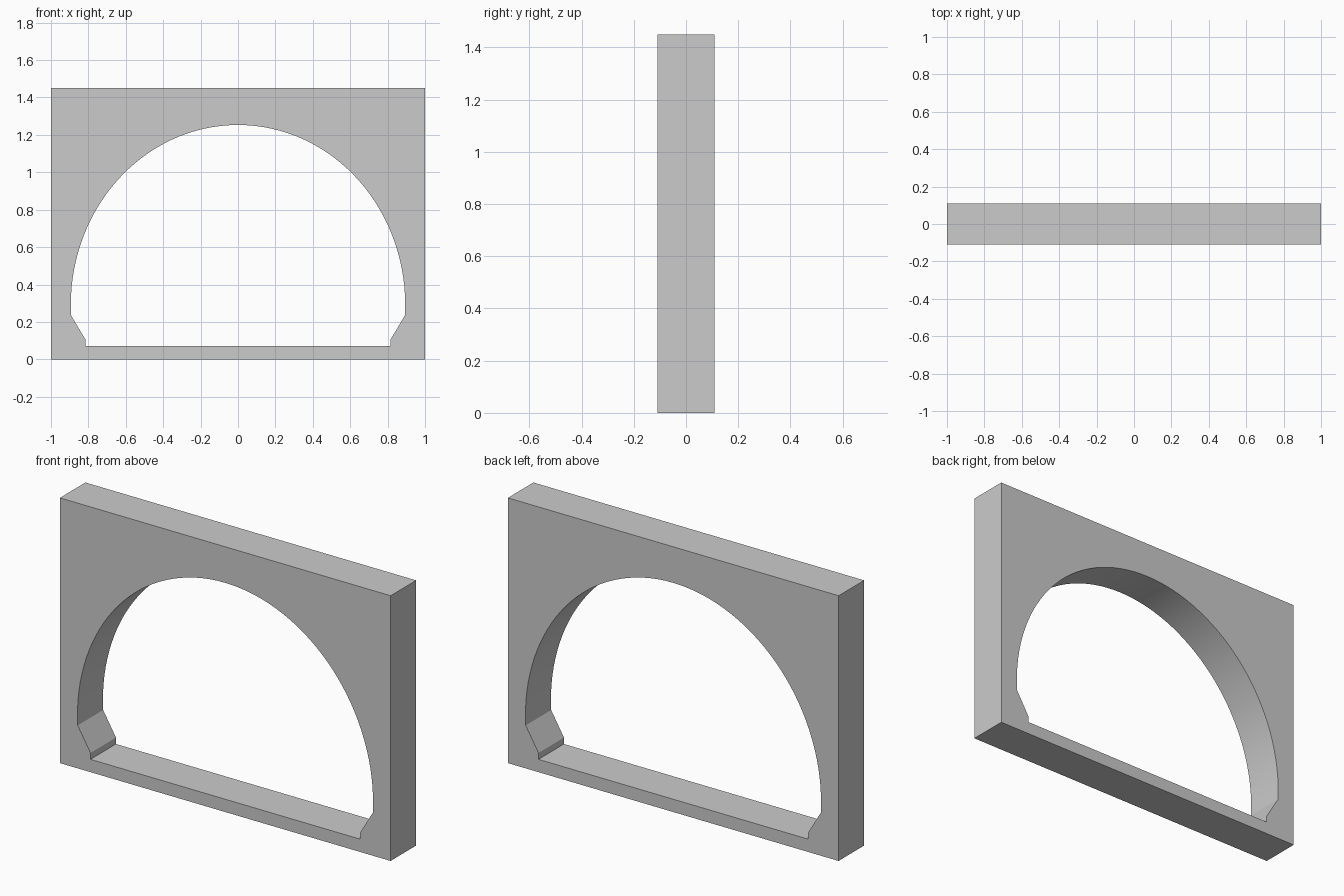
import bpy, bmesh, math

if "Cube" in bpy.data.objects:
    bpy.data.objects.remove(bpy.data.objects["Cube"])

DEPTH = 0.22
A, B, CZ = 0.894, 0.963, 0.29   # arch half width, rise and centre height
SPRING = 0.235                  # height where the arch meets the haunches

bm = bmesh.new()


def add_loop(points):
    verts = [bm.verts.new((x, -DEPTH / 2, z)) for x, z in points]
    return [bm.edges.new((verts[i - 1], v)) for i, v in enumerate(verts)]


# Rectangular outer outline
outer = [(-1, 0), (1, 0), (1, 1.45), (-1, 1.45)]

# Opening: flat sill, short upright, sloped haunch, then the arch
start = math.asin((SPRING - CZ) / B)
steps = 64
arch = []
for i in range(steps + 1):
    t = start + (math.pi - 2 * start) * i / steps
    arch.append((A * math.cos(t), CZ + B * math.sin(t)))
foot = [(0.815, 0.07), (0.815, 0.105)]
inner = foot + arch + [(-x, z) for x, z in reversed(foot)]

# Fill the front between both outlines and extrude to full depth
edges = add_loop(outer) + add_loop(inner)
bmesh.ops.triangle_fill(bm, edges=edges, use_beauty=True, use_dissolve=False)
ext = bmesh.ops.extrude_face_region(bm, geom=bm.faces[:], use_keep_orig=True)
back = [g for g in ext["geom"] if isinstance(g, bmesh.types.BMVert)]
bmesh.ops.translate(bm, verts=back, vec=(0, DEPTH, 0))
bmesh.ops.recalc_face_normals(bm, faces=bm.faces[:])

mesh = bpy.data.meshes.new("arch_frame")
bm.to_mesh(mesh)
bm.free()
frame = bpy.data.objects.new("arch_frame", mesh)
bpy.context.collection.objects.link(frame)

# Smooth arch soffit, sharp corners
bpy.context.view_layer.objects.active = frame
frame.select_set(True)
bpy.ops.object.shade_smooth_by_angle(angle=math.radians(20))
